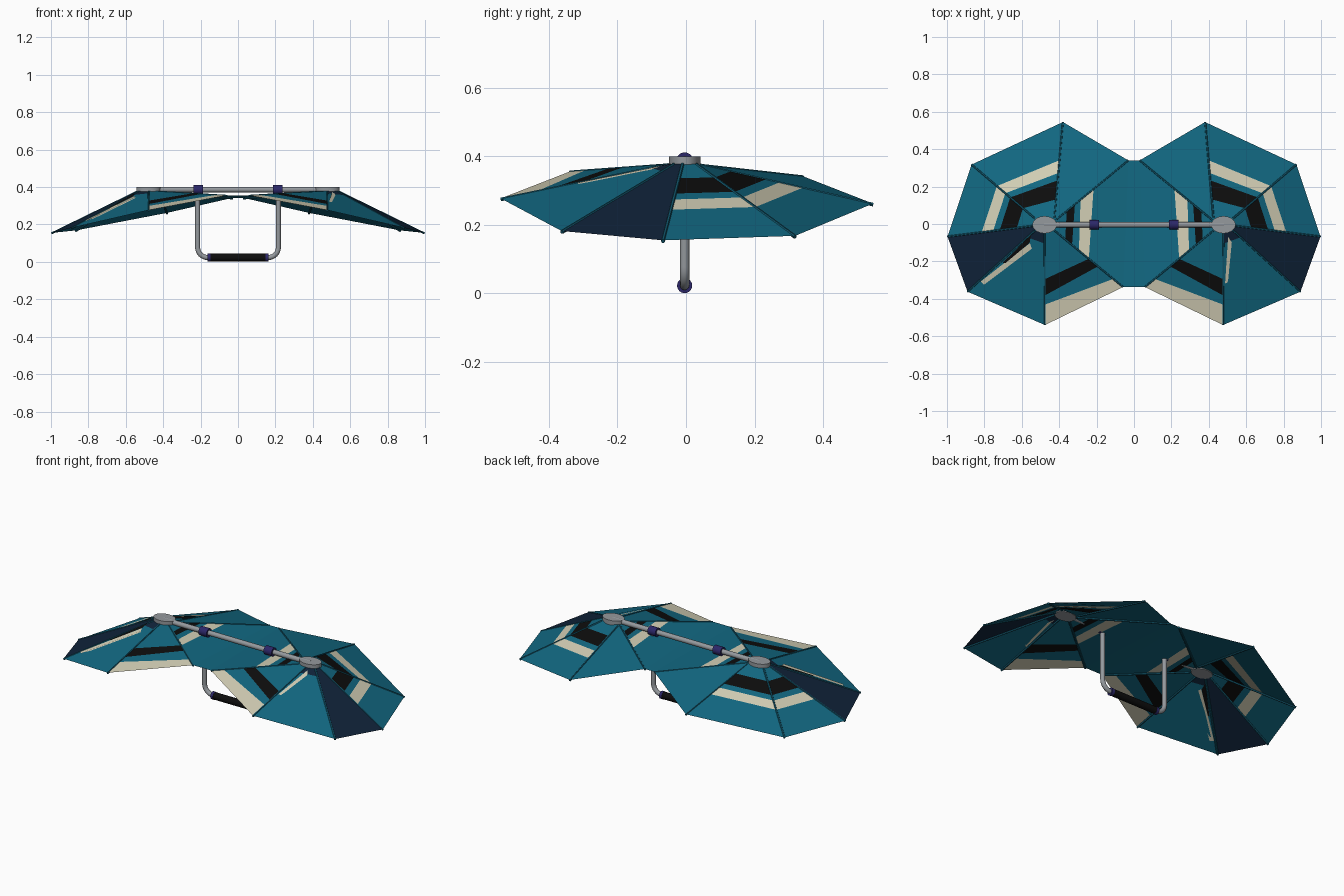
import bpy, math
from mathutils import Vector

if "Cube" in bpy.data.objects:
    bpy.data.objects.remove(bpy.data.objects["Cube"])

Y0 = -0.004      # y of the hubs, bar and handle
BAR_Z = 0.386


def mat(name, rgb):
    m = bpy.data.materials.new(name)
    m.diffuse_color = (*rgb, 1)
    m.use_nodes = True
    m.node_tree.nodes["Principled BSDF"].inputs["Base Color"].default_value = m.diffuse_color
    return m


TEAL = mat("teal cloth", (0.006, 0.14, 0.225))
RIB = mat("dark teal rib", (0.006, 0.10, 0.16))
NAVY = mat("navy cloth", (0.005, 0.017, 0.042))
CREAM = mat("cream stripe", (0.66, 0.63, 0.47))
BLACK = mat("black", (0.004, 0.004, 0.004))
GREY = mat("grey metal", (0.30, 0.32, 0.34))
PURPLE = mat("purple plastic", (0.025, 0.02, 0.14))
CLOTH = [TEAL, NAVY, CREAM, BLACK]
T, N, C, K = range(4)


def mesh_object(name, verts, faces, mats, idx=None):
    me = bpy.data.meshes.new(name)
    me.from_pydata(verts, [], faces)
    for m in mats:
        me.materials.append(m)
    if idx:
        me.polygons.foreach_set("material_index", idx)
    ob = bpy.data.objects.new(name, me)
    bpy.context.collection.objects.link(ob)
    return ob


def tube(name, pts, r, m, sides=2):
    cu = bpy.data.curves.new(name, "CURVE")
    cu.dimensions = "3D"
    cu.bevel_depth = r
    cu.bevel_resolution = sides
    cu.use_fill_caps = True
    sp = cu.splines.new("POLY")
    sp.points.add(len(pts) - 1)
    for p, q in zip(sp.points, pts):
        p.co = (*q, 1)
    cu.materials.append(m)
    ob = bpy.data.objects.new(name, cu)
    bpy.context.collection.objects.link(ob)
    finish(ob, True)
    return ob


def finish(ob, convert=False):
    bpy.ops.object.select_all(action="DESELECT")
    ob.select_set(True)
    bpy.context.view_layer.objects.active = ob
    if convert:
        bpy.ops.object.convert(target="MESH")
    bpy.ops.object.shade_smooth_by_angle(angle=math.radians(40))


def cylinder_x(name, x, length, r, z, m):
    bpy.ops.mesh.primitive_cylinder_add(vertices=24, radius=r, depth=length,
                                        location=(x, Y0, z), rotation=(0, math.pi / 2, 0))
    ob = bpy.context.object
    ob.name = name
    ob.data.materials.append(m)
    finish(ob)


# Right canopy: rib roots around the hub and rib tips on the rim
ROOT = [(0.425, 0.035), (0.53, 0.03), (0.54, -0.01), (0.53, -0.035),
        (0.478, -0.05), (0.425, -0.035), (0.42, 0.02)]
TIP = [(0.38, 0.545, 0.262), (0.868, 0.318, 0.168), (0.997, -0.067, 0.155),
       (0.89, -0.362, 0.182), (0.476, -0.54, 0.277), (0.058, -0.337, 0.356),
       (0.03, 0.34, 0.342)]
RINGS = [(0.27, T), (0.45, K), (0.52, T), (0.64, C), (1, T)]
# Each panel: (outer fraction on first rib, on second rib, colour)
PANELS = [
    [(a, a, c) for a, c in RINGS],
    [(a, a, c) for a, c in RINGS],
    [(1, 1, N)],
    [(0.2, 0.2, N), (1, 1, T)],
    [(0.55, 0.55, T), (0.71, 0.67, K), (0.8, 0.87, T), (1, 1, C)],
    [(0.24, 0.24, T), (0.33, 0.34, K), (0.42, 0.41, T), (0.55, 0.57, C), (1, 1, T)],
    [(1, 1, T)],
]


def rib_point(i, t, s, dz=0.0):
    i %= 7
    a = Vector((*ROOT[i], 0.378))
    p = a.lerp(Vector(TIP[i]), max(0, (t - 0.1) / 0.9))
    return Vector((p.x * s, p.y, p.z + dz))


def canopy(side, s):
    verts, faces, idx = [], [], []
    for i, bands in enumerate(PANELS):
        t0 = t1 = 0.1
        for u0, u1, col in bands:
            n = len(verts)
            verts += [rib_point(i, t0, s), rib_point(i, u0, s),
                      rib_point(i + 1, u1, s), rib_point(i + 1, t1, s)]
            f = (n, n + 3, n + 2, n + 1)
            faces.append(f if s > 0 else f[::-1])
            idx.append(col)
            t0, t1 = u0, u1
    # cloth closing the crown under the hub
    n = len(verts)
    verts += [rib_point(i, 0.1, s) for i in range(7)]
    f = tuple(range(n + 6, n - 1, -1))
    faces.append(f if s > 0 else f[::-1])
    idx.append(T)
    mesh_object(side + "_canopy", verts, faces, CLOTH, idx)
    for i in range(7):
        tube(f"{side}_rib_{i + 1}", [rib_point(i, 0.1, s, -0.003), rib_point(i, 1, s, -0.003)],
             0.006, RIB, 1)


def sliver(name, s, corners, m):
    # thin stripe plate on the panel between ribs 3 and 4, corners as (t, v)
    base = [rib_point(3, t, s).lerp(rib_point(4, t, s), v) for t, v in corners]
    k = len(base)
    verts = [p + Vector((0, 0, d)) for d in (0.0025, -0.0025) for p in base]
    nrm = (base[1] - base[0]).cross(base[2] - base[0])
    top, bot = tuple(range(k)), tuple(range(2 * k - 1, k - 1, -1))
    faces = [top, bot] if nrm.z > 0 else [top[::-1], bot[::-1]]
    mesh_object(name, verts, faces, [m])


for side, s in (("right", 1), ("left", -1)):
    canopy(side, s)
    # oval hub cap
    bpy.ops.mesh.primitive_cylinder_add(vertices=32, radius=1, depth=0.028,
                                        location=(0.478 * s, Y0, 0.385))
    hub = bpy.context.object
    hub.name = side + "_hub"
    hub.scale = (0.065, 0.046, 1)
    bpy.ops.object.transform_apply(location=False, rotation=False, scale=True)
    hub.data.materials.append(GREY)
    finish(hub)
    # clamp on the bar and ring on the grip
    cylinder_x(side + "_clamp", 0.213 * s, 0.052, 0.025, BAR_Z, PURPLE)
    cylinder_x(side + "_grip_ring", 0.156 * s, 0.016, 0.022, 0.023, PURPLE)

# Narrow strips of pattern showing on the front outer panels
sliver("right_cream_sliver", 1, [(0.15, 0.65), (0.22, 0.55), (0.6, 0.9), (0.6, 0.96)], CREAM)
sliver("left_cream_sliver", -1, [(0.25, 0.3), (0.3, 0.48), (0.86, 0.09), (0.84, 0.02)], CREAM)
sliver("left_black_sliver", -1, [(0.16, 0.05), (0.25, 0.28), (0.55, 0.1), (0.56, 0.05)], BLACK)

# Cloth bridging the two canopies
mesh_object("centre_bridge",
            [rib_point(5, 1, -1), rib_point(5, 1, 1), rib_point(6, 1, 1), rib_point(6, 1, -1)],
            [(0, 1, 2, 3)], [TEAL])

# Cross bar
cylinder_x("cross_bar", 0, 0.96, 0.0145, BAR_Z, GREY)

# U-shaped handle with rounded corners
R, X, ZB = 0.055, 0.216, 0.023
half = [(X, Y0, BAR_Z)] + [
    (X - R + R * math.cos(a), Y0, ZB + R - R * math.sin(a))
    for a in [math.pi / 2 * k / 8 for k in range(9)]]
path = half + [(-x, y, z) for x, y, z in reversed(half)]
tube("handle_tube", path, 0.0135, GREY, 4)
cylinder_x("hand_grip", 0, 0.3, 0.0205, ZB, BLACK)
